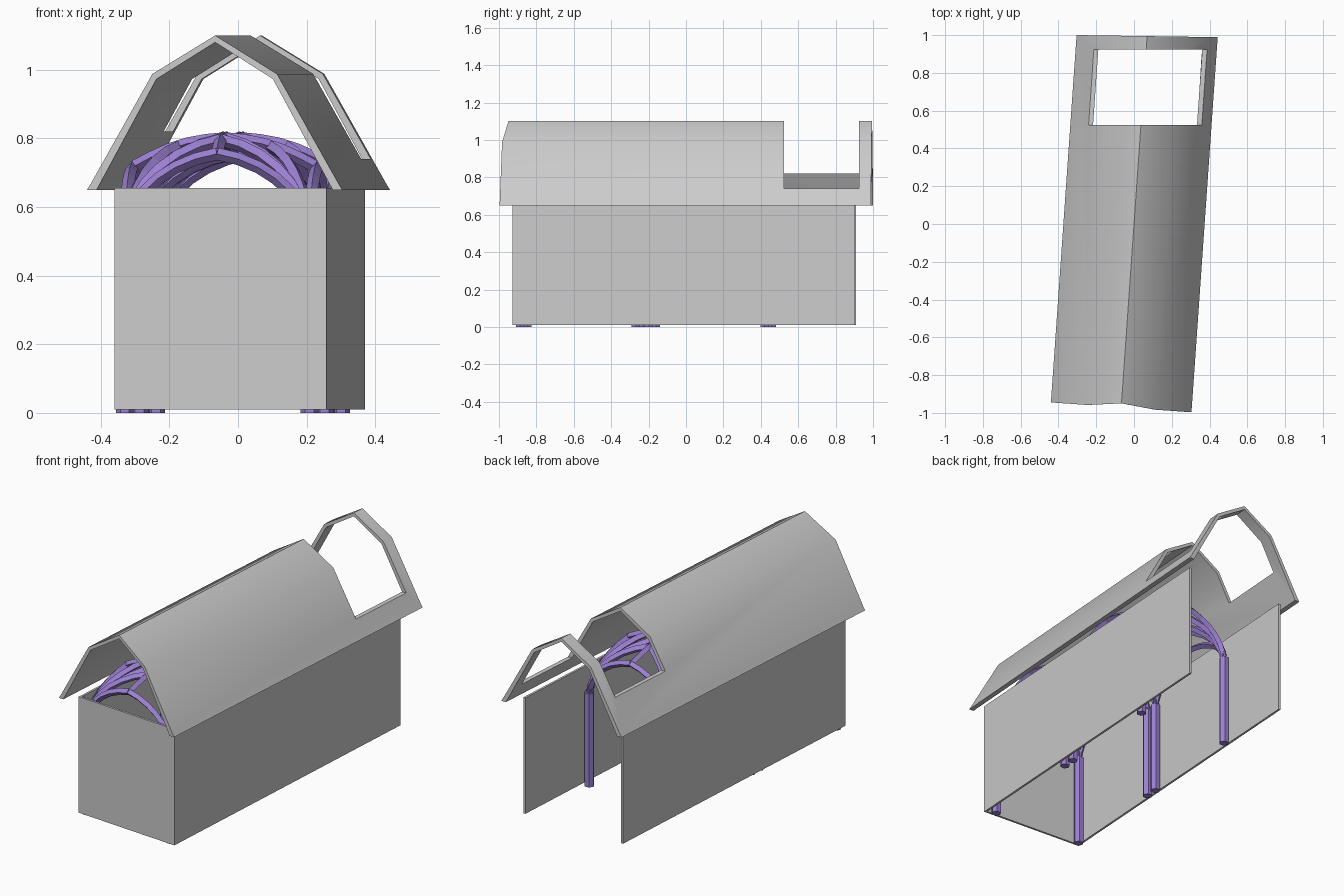
import bpy, bmesh, math
from mathutils import Matrix, Vector

if "Cube" in bpy.data.objects:
    bpy.data.objects.remove(bpy.data.objects["Cube"])

# The whole building is turned slightly clockwise seen from above
TURN = Matrix.Rotation(math.radians(-4), 4, 'Z')

purple = bpy.data.materials.new("purple_ribs")
purple.diffuse_color = (0.33, 0.22, 0.65, 1)
purple.use_nodes = True
purple.node_tree.nodes["Principled BSDF"].inputs["Base Color"].default_value = purple.diffuse_color


def mesh_object(name, bm):
    bmesh.ops.recalc_face_normals(bm, faces=bm.faces)
    me = bpy.data.meshes.new(name)
    bm.to_mesh(me)
    bm.free()
    ob = bpy.data.objects.new(name, me)
    bpy.context.collection.objects.link(ob)
    return ob


def activate(ob):
    bpy.ops.object.select_all(action='DESELECT')
    ob.select_set(True)
    bpy.context.view_layer.objects.active = ob


def prism(name, plan, z0, z1):
    bm = bmesh.new()
    face = bm.faces.new([bm.verts.new((x, y, z0)) for x, y in plan])
    ext = bmesh.ops.extrude_face_region(bm, geom=[face])
    for v in ext['geom']:
        if isinstance(v, bmesh.types.BMVert):
            v.co.z = z1
    return mesh_object(name, bm)


# Walls: three thin panels, open at the back, top and bottom
def wall(name, a, b, t=0.012):
    a, b = Vector(a), Vector(b)
    d = (b - a).normalized()
    n = Vector((-d.y, d.x)) * t
    prism(name, [a, b, b + n, a + n], 0.01, 0.655)


FL, FR, BR, BL = (-0.36, -0.885), (0.258, -0.928), (0.37, 0.9), (-0.25, 0.91)
wall("front_wall", FL, FR)
wall("right_wall", FR, BR)
wall("left_wall", BL, FL)

# Roof: folded sheet swept along the building
half_out = [(0.373, 0.65), (0.362, 0.668), (0.182, 0.988), (0, 1.1)]
half_in = [(0.345, 0.65), (0.340, 0.659), (0.170, 0.973), (0, 1.08)]


def mirrored(half):
    return [(-u, z) for u, z in half] + half[-2::-1]


outer, inner = mirrored(half_out), mirrored(half_in)
bm = bmesh.new()


def roof_verts(profile, back):
    out = []
    for u, z in profile:
        v = 0.997 + 0.055 * u if back else -0.952 - 0.021 * min(1, abs(u) / 0.18)
        out.append(bm.verts.new(TURN @ Vector((u, v, z))))
    return out


fo, fi = roof_verts(outer, False), roof_verts(inner, False)
bo, bi = roof_verts(outer, True), roof_verts(inner, True)
for i in range(len(outer) - 1):
    for p, q in ((fo, bo), (bi, fi), (fi, fo), (bo, bi)):
        bm.faces.new((p[i], p[i + 1], q[i + 1], q[i]))
for i in (0, -1):
    bm.faces.new((fo[i], bo[i], bi[i], fi[i]))
roof = mesh_object("roof", bm)

# Opening cut through the roof near the back, lower on the right side
cutter_profile = [(-1, 0.82), (0.05, 0.82), (0.05, 0.74), (1, 0.74), (1, 1.4), (-1, 1.4)]
bm = bmesh.new()
rings = [[bm.verts.new((x, y, z)) for x, z in cutter_profile] for y in (0.525, 0.925)]
for r in rings:
    bm.faces.new(r)
for i in range(6):
    j = (i + 1) % 6
    bm.faces.new((rings[0][i], rings[0][j], rings[1][j], rings[1][i]))
cutter = mesh_object("opening_cutter", bm)
cutter.hide_render = True
activate(roof)
mod = roof.modifiers.new("opening", 'BOOLEAN')
mod.operation = 'DIFFERENCE'
mod.solver = 'EXACT'
mod.object = cutter
bpy.ops.object.modifier_apply(modifier=mod.name)
bpy.data.objects.remove(cutter)
bpy.ops.object.shade_smooth_by_angle(angle=math.radians(35))


# Rib vault: bars swept along point paths
def bars(name, paths, radius, sides_res=0):
    cu = bpy.data.curves.new(name, 'CURVE')
    cu.dimensions = '3D'
    cu.bevel_depth = radius
    cu.bevel_resolution = sides_res
    cu.use_fill_caps = True
    for path in paths:
        sp = cu.splines.new('POLY')
        sp.points.add(len(path) - 1)
        for pt, p in zip(sp.points, path):
            pt.co = (*(TURN @ Vector(p)), 1)
        sp.use_smooth = False
    cu.materials.append(purple)
    ob = bpy.data.objects.new(name, cu)
    bpy.context.collection.objects.link(ob)
    activate(ob)
    bpy.ops.object.convert(target='MESH')


def half_arch(a, b, n=7):
    # springs vertically at a and flattens towards the crown b
    pts = []
    for i in range(n + 1):
        t = math.radians(78) * i / n
        s = (1 - math.cos(t)) / (1 - math.cos(math.radians(78)))
        k = math.sin(t) / math.sin(math.radians(78))
        pts.append((a[0] + (b[0] - a[0]) * s, a[1] + (b[1] - a[1]) * s,
                    a[2] + (b[2] - a[2]) * k))
    return pts


def ridge(a, b, n=5):
    a, b = Vector(a), Vector(b)
    return [a.lerp(b, i / n) + Vector((0, 0, 0.02 * math.sin(math.pi * i / n)))
            for i in range(n + 1)]


W, SPRING = 0.27, 0.5
for bay, (v0, v1) in enumerate(((-0.87, -0.25), (-0.18, 0.44)), 1):
    mid = (v0 + v1) / 2
    boss = (0, mid, 0.80)
    posts, ribs = [], []
    for v in (v0, v1):
        cross_top = (0, v, 0.755)
        ribs.append(ridge(boss, cross_top))
        for u in (-W, W):
            foot = (u, v, SPRING)
            side_top = (u, mid, 0.715)
            posts.append([(u, v, 0.0), (u, v, SPRING + 0.02)])
            ribs.append(half_arch(foot, cross_top))
            ribs.append(half_arch(foot, side_top))
            ribs.append(half_arch(foot, boss))
            ribs.append(half_arch(foot, (0, (v + mid) / 2, 0.795)))
            ribs.append(half_arch(foot, (u / 2, mid, 0.775)))
    for u in (-W, W):
        ribs.append(ridge(boss, (u, mid, 0.715)))
    bars(f"vault_posts_{bay}", posts, 0.026, 1)
    bars(f"vault_ribs_{bay}", ribs, 0.018, 0)
